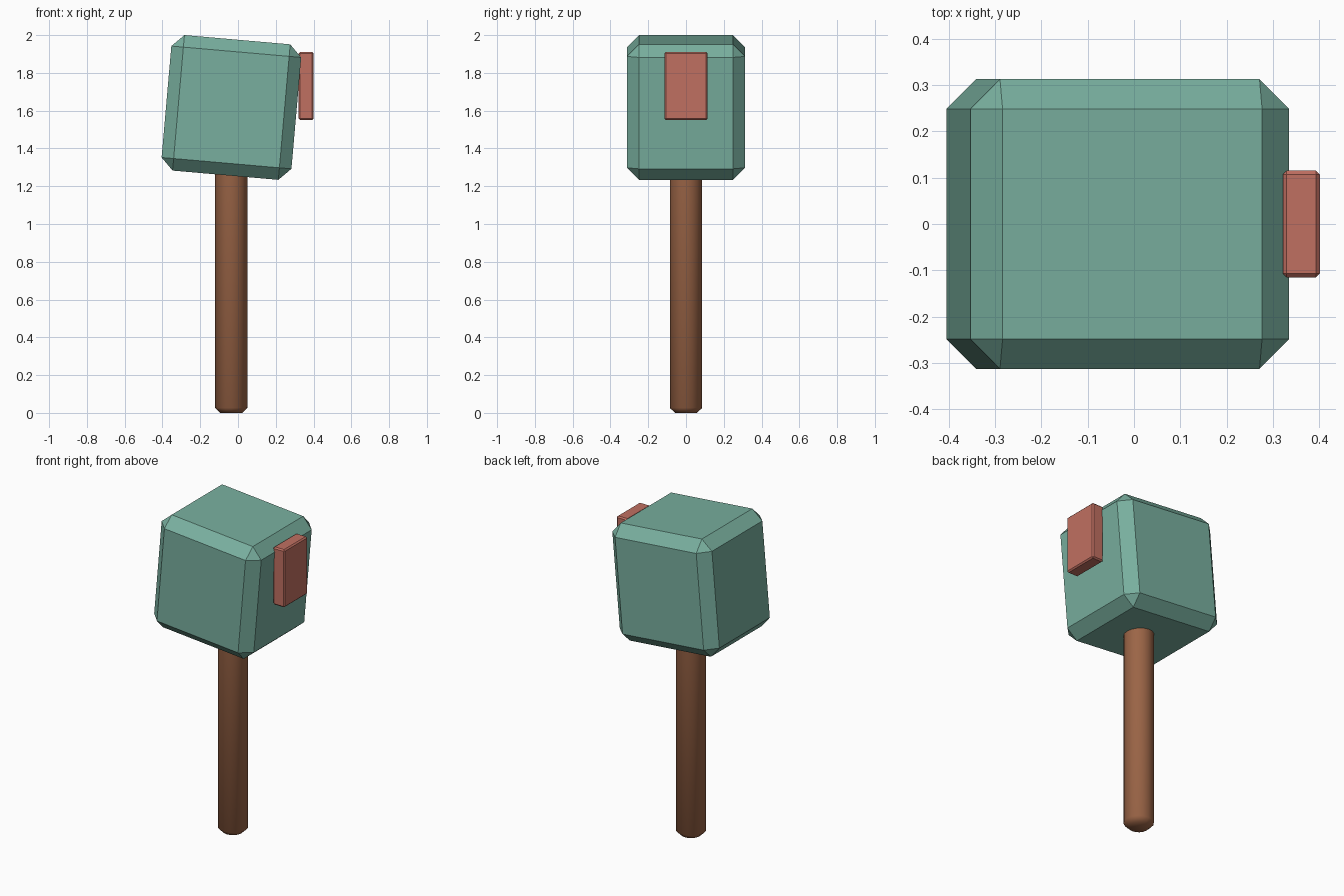
import bpy
import bmesh
import math

cube = bpy.data.objects.get("Cube")
if cube:
    bpy.data.objects.remove(cube, do_unlink=True)


def material(name, rgb):
    mat = bpy.data.materials.new(name)
    mat.use_nodes = True
    colour = (*rgb, 1)
    mat.diffuse_color = colour
    mat.node_tree.nodes["Principled BSDF"].inputs["Base Color"].default_value = colour
    return mat


def add_object(name, bm, mat, location, tilt=0):
    mesh = bpy.data.meshes.new(name)
    bm.to_mesh(mesh)
    bm.free()
    mesh.materials.append(mat)
    obj = bpy.data.objects.new(name, mesh)
    obj.location = location
    obj.rotation_euler.y = tilt
    bpy.context.collection.objects.link(obj)
    return obj


def chamfered_box(name, size, bevel, mat, location, tilt=0):
    bm = bmesh.new()
    bmesh.ops.create_cube(bm, size=1)
    bmesh.ops.scale(bm, vec=size, verts=bm.verts)
    bmesh.ops.bevel(bm, geom=bm.edges[:], offset=bevel, segments=1, affect='EDGES')
    return add_object(name, bm, mat, location, tilt)


green = material("sage green", (0.19, 0.43, 0.345))
red = material("brick red", (0.53, 0.16, 0.12))
wood = material("brown wood", (0.33, 0.13, 0.062))

# Tilted mallet head and the upright plate on its left face
chamfered_box("mallet_head", (0.69, 0.625, 0.72), 0.064, green,
              (-0.035, 0, 1.617), math.radians(5))
chamfered_box("side_plate", (0.08, 0.23, 0.36), 0.008, red, (0.361, 0, 1.73))

# Round handle with a chamfered butt, running up into the head
bm = bmesh.new()
height, radius = 1.5, 0.086
bmesh.ops.create_cone(bm, cap_ends=True, segments=16, radius1=radius,
                      radius2=radius, depth=height)
bmesh.ops.translate(bm, vec=(0, 0, height / 2), verts=bm.verts)
rim = [e for e in bm.edges if all(v.co.z < 0.01 for v in e.verts)]
bmesh.ops.bevel(bm, geom=rim, offset=0.027, segments=1, affect='EDGES')
handle = add_object("handle", bm, wood, (-0.035, 0, 0))
bpy.ops.object.select_all(action='DESELECT')
handle.select_set(True)
bpy.context.view_layer.objects.active = handle
bpy.ops.object.shade_smooth_by_angle(angle=math.radians(50))
